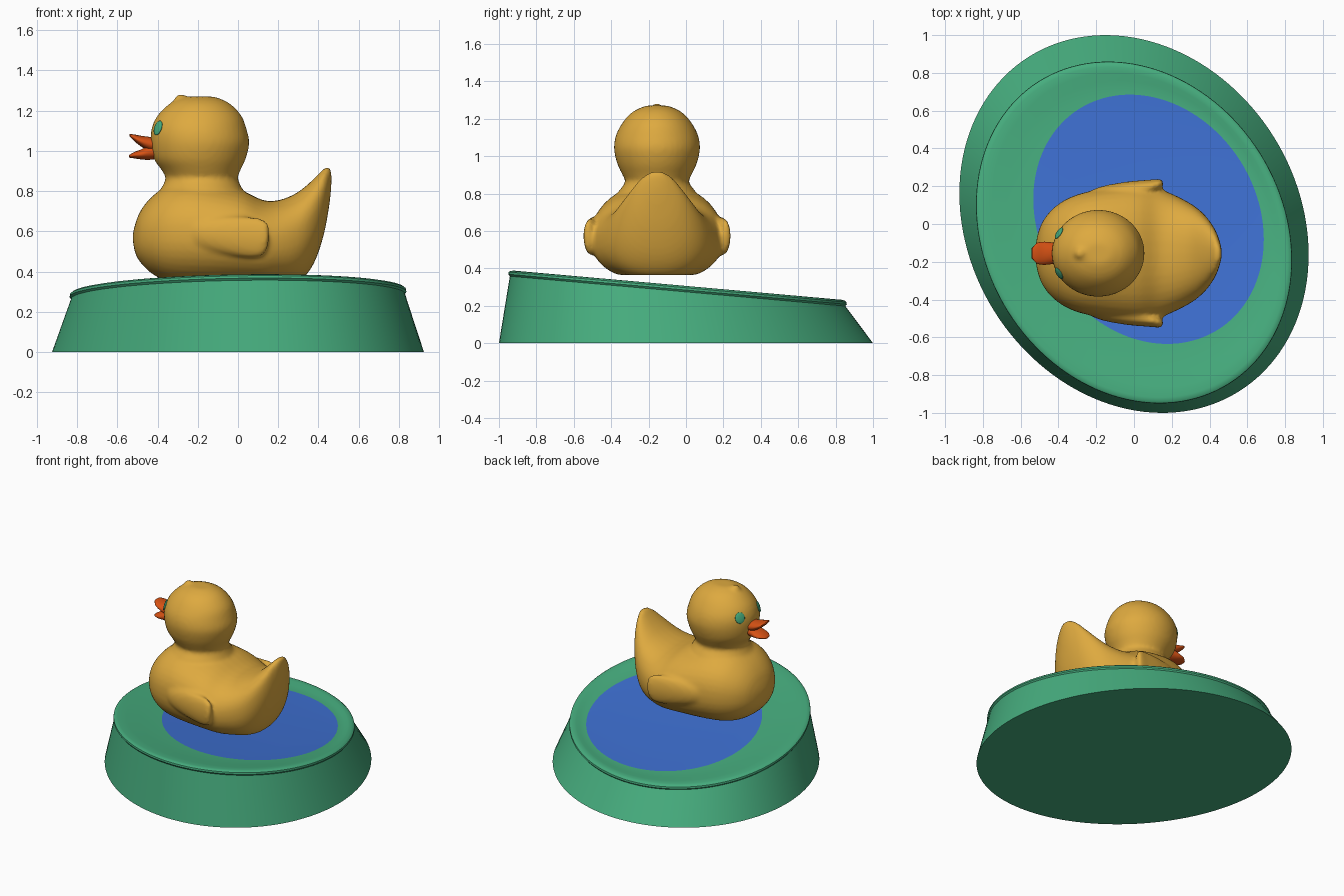
import bpy, bmesh, math
from mathutils import Vector

if "Cube" in bpy.data.objects:
    bpy.data.objects.remove(bpy.data.objects["Cube"])

def material(name, rgb):
    m = bpy.data.materials.new(name)
    m.diffuse_color = (*rgb, 1)
    m.use_nodes = True
    m.node_tree.nodes["Principled BSDF"].inputs["Base Color"].default_value = m.diffuse_color
    return m

YELLOW = material("warm yellow", (0.73, 0.40, 0.05))
GREEN = material("green", (0.062, 0.42, 0.21))
BLUE = material("water blue", (0.048, 0.162, 0.645))
ORANGE = material("orange", (0.68, 0.084, 0.007))
CY = -0.155  # symmetry plane of the floating bird

def loft(bm, rings):
    """Skin a list of equal-length rings and cap both ends; returns the last cap."""
    vs = [[bm.verts.new(p) for p in r] for r in rings]
    n = len(vs[0])
    for a, b in zip(vs, vs[1:]):
        for i in range(n):
            j = (i + 1) % n
            bm.faces.new((a[i], a[j], b[j], b[i]))
    bm.faces.new(vs[0][::-1])
    return bm.faces.new(vs[-1])

def finish(bm, name, mats, angle=None):
    bmesh.ops.recalc_face_normals(bm, faces=bm.faces)
    me = bpy.data.meshes.new(name)
    bm.to_mesh(me)
    bm.free()
    for m in mats:
        me.materials.append(m)
    me.shade_smooth()
    if angle:
        me.set_sharp_from_angle(angle=math.radians(angle))
    ob = bpy.data.objects.new(name, me)
    bpy.context.collection.objects.link(ob)
    return ob

def spow(v, e):
    return math.copysign(abs(v) ** e, v)

def section_x(x, cy, cz, hy, hz, n=40, e=1.0, floor=-9.0):
    """Rounded cross-section standing across the x axis."""
    out = []
    for i in range(n):
        a = math.tau * i / n
        out.append((x, cy + hy * spow(math.cos(a), e),
                    max(floor, cz + hz * spow(math.sin(a), e))))
    return out

def spline(rows, steps=4):
    """Catmull-Rom refinement of a table of rows."""
    out = []
    for i in range(len(rows) - 1):
        p0, p1, p2, p3 = (rows[max(i - 1, 0)], rows[i], rows[i + 1],
                          rows[min(i + 2, len(rows) - 1)])
        for s in range(steps):
            t = s / steps
            out.append([0.5 * (2 * b + (c - a) * t + (2 * a - 5 * b + 4 * c - d) * t * t
                               + (3 * b - a - 3 * c + d) * t ** 3)
                        for a, b, c, d in zip(p0, p1, p2, p3)])
    return out + [list(rows[-1])]

# Tub: tilted oval dish with a small lip and a water surface
TILT = math.radians(122.1)

def oval(scale, cx, cy, drop=None, n=128):
    pts = []
    for i in range(n):
        a = math.tau * i / n
        u, v = 1.046 * scale * math.cos(a), 0.872 * scale * math.sin(a)
        x = cx + u * math.cos(TILT) - v * math.sin(TILT)
        y = cy + u * math.sin(TILT) + v * math.cos(TILT)
        pts.append((x, y, 0 if drop is None else 0.39 - 0.089 * (y + 0.945) - drop))
    return pts

bm = bmesh.new()
water = loft(bm, [oval(1, 0, 0), oval(0.897, 0, -0.045, 0.032), oval(0.905, 0, -0.045, 0.022),
                  oval(0.903, 0, -0.045, 0.010), oval(0.893, 0, -0.045, 0.003),
                  oval(0.875, 0.002, -0.043, 0.0), oval(0.83, 0.015, -0.03, 0.003),
                  oval(0.77, 0.04, -0.01, 0.012), oval(0.66, 0.077, 0.025, 0.02)])
water.material_index = 1
finish(bm, "tub", [GREEN, BLUE], 35)

# Bird body: sections along x as (x, bottom, top, half width)
bm = bmesh.new()
body = [(-0.522, 0.55, 0.59, 0.03), (-0.51, 0.49, 0.64, 0.10), (-0.48, 0.44, 0.71, 0.175),
        (-0.42, 0.385, 0.78, 0.245), (-0.33, 0.345, 0.835, 0.30), (-0.2, 0.33, 0.85, 0.335),
        (0.0, 0.33, 0.81, 0.357), (0.12, 0.33, 0.757, 0.345), (0.2, 0.335, 0.755, 0.315),
        (0.28, 0.345, 0.785, 0.275), (0.34, 0.385, 0.828, 0.235), (0.39, 0.47, 0.875, 0.185),
        (0.43, 0.60, 0.915, 0.125), (0.455, 0.74, 0.918, 0.06), (0.464, 0.83, 0.89, 0.02)]
loft(bm, [section_x(x, CY, (b + t) / 2, w, (t - b) / 2, e=0.9, floor=0.363)
          for x, b, t, w in spline(body)])

# Neck and head: rings up z as (z, centre x, x radius, y radius)
head = [(0.72, -0.17, 0.21, 0.21), (0.80, -0.18, 0.205, 0.21), (0.86, -0.18, 0.18, 0.17),
        (0.90, -0.183, 0.193, 0.185), (0.96, -0.19, 0.228, 0.213), (1.04, -0.189, 0.245, 0.23),
        (1.11, -0.194, 0.236, 0.22), (1.17, -0.192, 0.212, 0.19), (1.22, -0.19, 0.168, 0.15),
        (1.25, -0.19, 0.125, 0.107), (1.27, -0.19, 0.07, 0.055)]
loft(bm, [[(cx + rx * math.cos(math.tau * i / 40), CY + ry * math.sin(math.tau * i / 40), z)
           for i in range(40)] for z, cx, rx, ry in spline(head)])

# Wings: sections as (x, side offset, z, half thickness, half height)
wing = [(-0.30, 0.25, 0.60, 0.03, 0.03), (-0.2, 0.305, 0.59, 0.04, 0.07),
        (-0.05, 0.335, 0.58, 0.042, 0.095), (0.08, 0.352, 0.57, 0.037, 0.1),
        (0.135, 0.366, 0.575, 0.027, 0.08), (0.155, 0.372, 0.59, 0.012, 0.035)]
for s in (-1, 1):
    loft(bm, [section_x(x, CY + s * y, z, hy, hz) for x, y, z, hy, hz in spline(wing)])

# Small tuft on the crown
tuft = bmesh.ops.create_uvsphere(bm, u_segments=16, v_segments=10, radius=0.032)["verts"]
bmesh.ops.translate(bm, verts=tuft, vec=(-0.285, CY, 1.252))
bird = finish(bm, "bird_body", [YELLOW])

# Fuse the body parts into one soft skin
rm = bird.modifiers.new("fuse", 'REMESH')
rm.mode, rm.voxel_size, rm.use_smooth_shade = 'VOXEL', 0.013, True
sm = bird.modifiers.new("soften", 'SMOOTH')
sm.factor, sm.iterations = 0.5, 5
fused = bpy.data.meshes.new_from_object(
    bird.evaluated_get(bpy.context.evaluated_depsgraph_get()))
bird.modifiers.clear()
bird.data = fused
fused.materials.clear()
fused.materials.append(YELLOW)
fused.shade_smooth()
bpy.context.view_layer.update()

# Open beak: sections as (x, z, half height, half width)
beaks = {"upper_beak": [(-0.38, 1.025, 0.035, 0.05), (-0.44, 1.035, 0.035, 0.058),
                        (-0.48, 1.048, 0.027, 0.061), (-0.515, 1.065, 0.017, 0.054),
                        (-0.538, 1.078, 0.006, 0.028)],
         "lower_beak": [(-0.38, 0.995, 0.03, 0.045), (-0.44, 0.992, 0.036, 0.055),
                        (-0.48, 0.983, 0.025, 0.058), (-0.515, 0.979, 0.016, 0.05),
                        (-0.542, 0.973, 0.006, 0.026)]}
for name, rows in beaks.items():
    bm = bmesh.new()
    loft(bm, [section_x(x, CY, z, hz=h, hy=w, n=24) for x, z, h, w in spline(rows)])
    finish(bm, name, [ORANGE], 60)

# Eyes: thin rounded plates lying on the head
for s, name in ((-1, "eye_front"), (1, "eye_back")):
    centre = Vector((-0.19, CY, 1.06))
    out = Vector((-0.21, s * 0.108, 0.055)).normalized()
    hit, loc, nor, _ = bird.ray_cast(centre + out, -out)
    bm = bmesh.new()
    bmesh.ops.create_uvsphere(bm, u_segments=24, v_segments=12, radius=1)
    bmesh.ops.scale(bm, verts=bm.verts, vec=(0.034, 0.038, 0.008))
    eye = finish(bm, name, [GREEN])
    eye.location = loc if hit else centre + out * 0.24
    eye.rotation_euler = (nor if hit else out).to_track_quat('Z', 'Y').to_euler()
